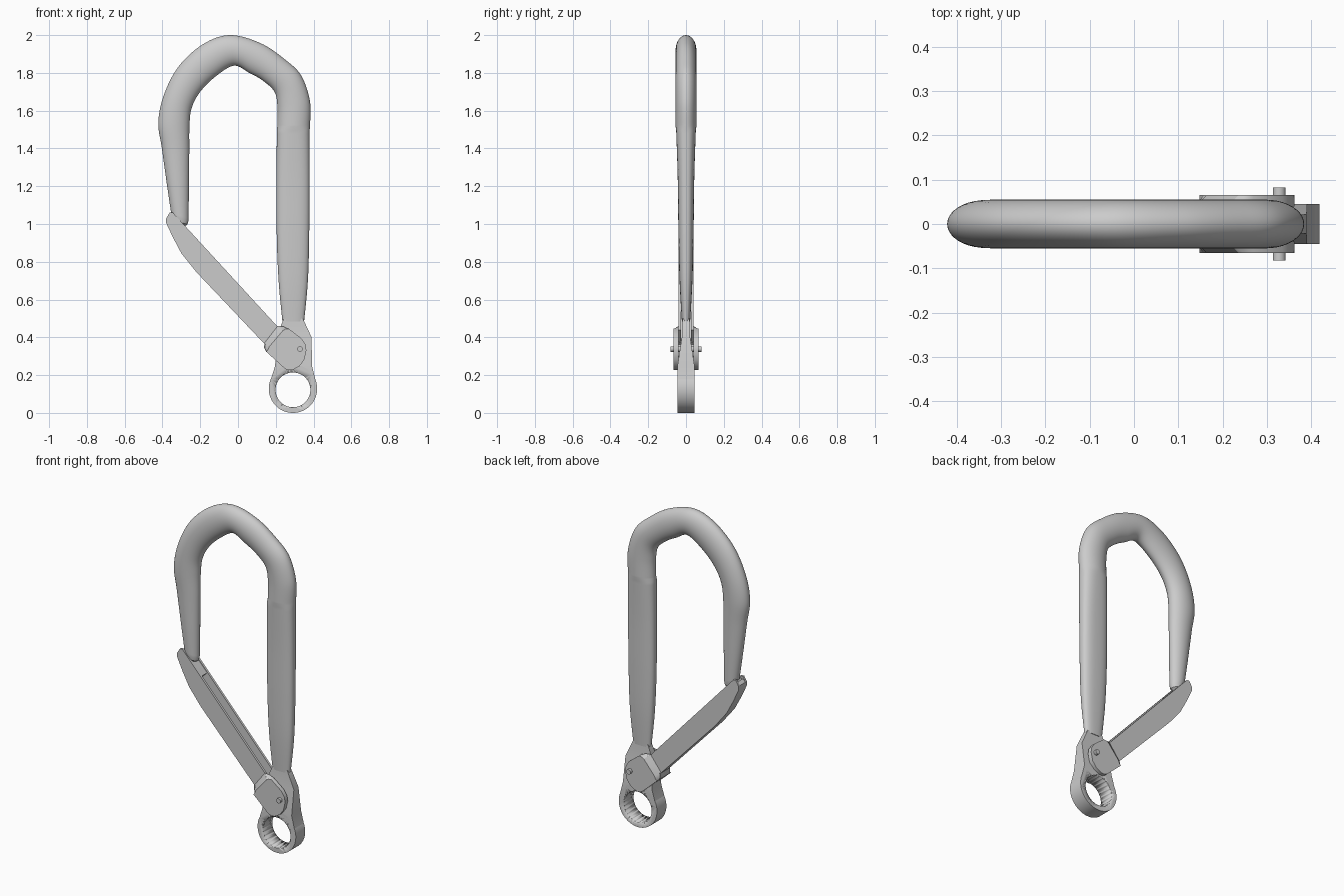
import bpy, bmesh, math
from mathutils import Vector

if "Cube" in bpy.data.objects:
    bpy.data.objects.remove(bpy.data.objects["Cube"])


def finish(name, bm, smooth=True, bevel=0.0):
    bmesh.ops.recalc_face_normals(bm, faces=bm.faces)
    me = bpy.data.meshes.new(name)
    bm.to_mesh(me)
    bm.free()
    ob = bpy.data.objects.new(name, me)
    bpy.context.collection.objects.link(ob)
    bpy.ops.object.select_all(action='DESELECT')
    ob.select_set(True)
    bpy.context.view_layer.objects.active = ob
    if bevel:
        m = ob.modifiers.new("bevel", 'BEVEL')
        m.width, m.segments, m.limit_method = bevel, 2, 'ANGLE'
    if smooth:
        bpy.ops.object.shade_smooth_by_angle(angle=math.radians(32))
    return ob


def loft(name, rings, **kw):
    """Skin a list of equal-length closed rings and cap both ends."""
    bm = bmesh.new()
    vs = [[bm.verts.new(p) for p in r] for r in rings]
    n = len(vs[0])
    for a, b in zip(vs, vs[1:]):
        for i in range(n):
            bm.faces.new((a[i], a[(i + 1) % n], b[(i + 1) % n], b[i]))
    bm.faces.new(vs[0])
    bm.faces.new(vs[-1])
    return finish(name, bm, **kw)


def prism(name, pts, y0, y1, far=None, **kw):
    """Extrude an x-z outline along y, optionally to a second outline."""
    return loft(name, [[(x, y0, z) for x, z in pts],
                       [(x, y1, z) for x, z in (far or pts)]], **kw)


def cylinder(name, x, z, r, half, n=64):
    pts = [(x + r * math.cos(i * math.tau / n), z + r * math.sin(i * math.tau / n))
           for i in range(n)]
    return prism(name, pts, -half, half)


def spline(keys, steps=8):
    """Catmull-Rom interpolation through tuples of any size."""
    k = [keys[0]] + keys + [keys[-1]]
    out = []
    for i in range(1, len(k) - 2):
        for s in range(steps):
            t = s / steps
            out.append([0.5 * (2 * b + (c - a) * t + (2 * a - 5 * b + 4 * c - d) * t * t
                               + (3 * b - a - 3 * c + d) * t ** 3)
                        for a, b, c, d in zip(*k[i - 1:i + 3])])
    return out + [list(keys[-1])]


def section(k, n=40):
    """Superellipse between an outer and an inner outline point."""
    o, i = Vector((k[0], 0, k[1])), Vector((k[2], 0, k[3]))
    mid, half = (o + i) / 2, (o - i) / 2
    ring = []
    for j in range(n):
        c, s = math.cos(j * math.tau / n), math.sin(j * math.tau / n)
        e = 2 / k[5]
        p = mid + half * math.copysign(abs(c) ** e, c)
        p.y = k[4] * math.copysign(abs(s) ** e, s)
        ring.append(p)
    return ring


# Hook body: straight spine, then the bent round bar down to the nose
# each key: outer x, z, inner x, z, half thickness, roundness exponent
spine = [(.35, .485, .235, .485, .022, 2.4), (.37, .70, .215, .70, .034, 2.6),
         (.377, .95, .205, .95, .040, 2.6), (.379, 1.25, .204, 1.25, .044, 2.6),
         (.379, 1.495, .206, 1.495, .052, 2.4)]
bar = [(.381, 1.515, .208, 1.515, .055, 2), (.381, 1.65, .209, 1.62, .055, 2),
       (.335, 1.785, .193, 1.70, .055, 2), (.25, 1.87, .13, 1.76, .055, 2),
       (.12, 1.957, .06, 1.80, .055, 2), (-.04, 2.0, -.022, 1.838, .055, 2),
       (-.18, 1.955, -.12, 1.78, .055, 2), (-.31, 1.84, -.20, 1.70, .055, 2),
       (-.39, 1.69, -.245, 1.615, .055, 2), (-.422, 1.54, -.257, 1.52, .053, 2),
       (-.403, 1.40, -.258, 1.38, .047, 2), (-.375, 1.20, -.26, 1.18, .041, 2),
       (-.352, 1.045, -.262, 1.02, .035, 2)]
tip = [(-.343, 1.02, -.267, .998, .030, 2), (-.325, 1.005, -.282, .988, .017, 2)]
loft("hook_body", [section(k) for k in spline(spine) + spline(bar) + tip])

# Eye at the base: round ring and tapered neck, bored through
eye = cylinder("eye_ring", .291, .128, .128, .045, 96)
neck_rows = [(.50, .243, .343, .018), (.40, .20, .39, .022), (.25, .197, .391, .045),
             (.17, .172, .411, .045), (.14, .165, .417, .045)]
neck = loft("eye_neck", [[(a, -y, z), (b, -y, z), (b, y, z), (a, y, z)]
                         for z, a, b, y in neck_rows])
bore = cylinder("eye_bore", .291, .122, .092, .2, 96)
for ob in (eye, neck):
    m = ob.modifiers.new("bore", 'BOOLEAN')
    m.operation, m.object, m.solver = 'DIFFERENCE', bore, 'EXACT'
    bpy.context.view_layer.objects.active = ob
    bpy.ops.object.modifier_apply(modifier="bore")
bpy.data.objects.remove(bore)

# Gate: folded channel, open on the side facing the spine
upper = [(.225, .44), (-.285, .995), (-.345, 1.06), (-.362, 1.06)]
lower = [(-.38, 1.03), (-.38, 1.005), (-.345, .93), (-.30, .845), (-.22, .745), (.145, .36)]
cheek = [(.21, .46), (.24, .457), (.27, .445), (.335, .395), (.357, .362), (.362, .33),
         (.35, .28), (.325, .247), (.29, .228), (.268, .226), (.248, .234), (.148, .325),
         (.138, .345), (.14, .37)]
face = list(cheek)
face[0], face[1], face[-2], face[-1] = (.237, .435), (.25, .443), (.158, .333), (.165, .35)
for s, side in ((-1, "front"), (1, "back")):
    prism("gate_side_" + side, upper + lower, s * .026, s * .040)
    prism("gate_cheek_" + side, cheek, s * .040, s * .066, far=face)
floor_in = [(x + .018, z + .016) for x, z in lower]
prism("gate_floor", lower + floor_in[::-1], -.038, .038)
prism("gate_tip_block", [(-.225, .925), (-.285, .99), (-.35, 1.05), (-.37, 1.02),
                         (-.335, .93), (-.265, .885)], -.038, .038)

# Folded back of the hinge bracket
prism("bracket_back", [(.14, .37), (.138, .345), (.148, .325), (.19, .287),
                       (.203, .30), (.165, .345)], -.045, .045)

# Hinge pin
cylinder("hinge_pin", .328, .338, .0145, .083, 24)
